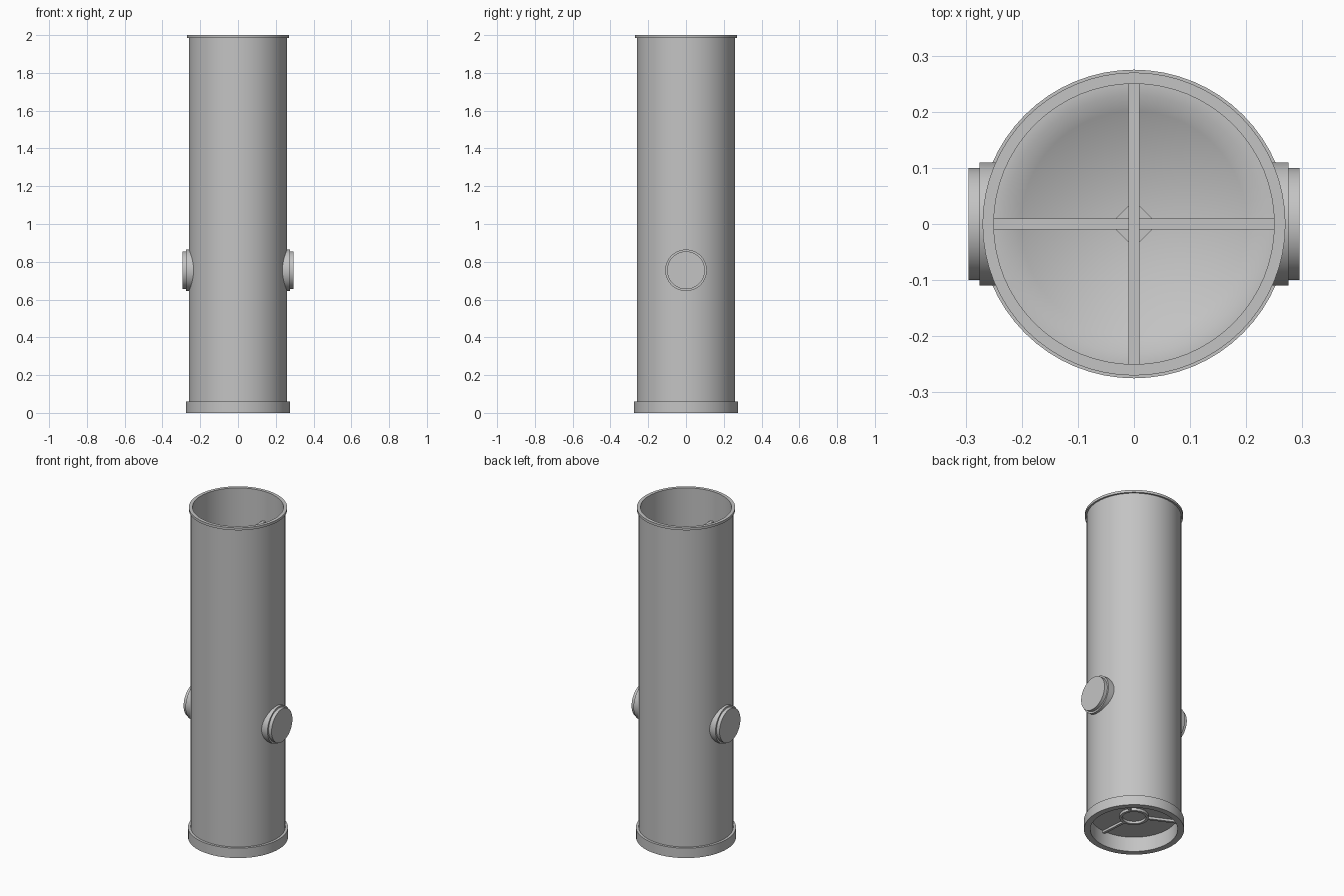
import bpy, bmesh, math
from mathutils import Matrix

SEG = 64
cube = bpy.data.objects.get("Cube")
if cube:
    bpy.data.objects.remove(cube, do_unlink=True)

grey = bpy.data.materials.new("plain grey")
grey.use_nodes = True
COLOUR = (0.55, 0.55, 0.55, 1)
grey.diffuse_color = COLOUR
grey.node_tree.nodes["Principled BSDF"].inputs["Base Color"].default_value = COLOUR


def finish(name, bm):
    """Turn a bmesh into a shaded, coloured object."""
    bmesh.ops.remove_doubles(bm, verts=bm.verts, dist=1e-5)
    bmesh.ops.recalc_face_normals(bm, faces=bm.faces)
    mesh = bpy.data.meshes.new(name)
    bm.to_mesh(mesh)
    bm.free()
    mesh.materials.append(grey)
    ob = bpy.data.objects.new(name, mesh)
    bpy.context.collection.objects.link(ob)
    bpy.ops.object.select_all(action='DESELECT')
    ob.select_set(True)
    bpy.context.view_layer.objects.active = ob
    bpy.ops.object.shade_smooth_by_angle(angle=math.radians(30))
    return ob


def lathe(profile, closed):
    """Spin (radius, height) points about z."""
    bm = bmesh.new()
    verts = [bm.verts.new((r, 0, z)) for r, z in profile]
    pairs = list(zip(verts, verts[1:]))
    if closed:
        pairs.append((verts[-1], verts[0]))
    edges = [bm.edges.new(p) for p in pairs]
    bmesh.ops.spin(bm, geom=verts + edges, cent=(0, 0, 0), axis=(0, 0, 1),
                   angle=math.tau, steps=SEG, use_duplicate=False)
    return bm


def bar(name, size, centre, turn=0):
    bm = bmesh.new()
    bmesh.ops.create_cube(bm, size=1)
    bm.transform(Matrix.Translation(centre) @ Matrix.Rotation(turn, 4, 'Z')
                 @ Matrix.Diagonal((*size, 1)))
    return finish(name, bm)


# Open tube with a thin lip at the top and a collar at the foot
finish("tube", lathe([(0.24, 0), (0.275, 0), (0.275, 0.06), (0.26, 0.06),
                      (0.26, 1.985), (0.27, 1.985), (0.27, 2), (0.25, 2),
                      (0.25, 0.09), (0.24, 0.09)], True))

# Inner floor: seat ring around a shallow dish, flat underneath
dish = [(0.23 * i / 8, 0.11 + 0.06 * (i / 8) ** 2) for i in range(9)]
finish("dish_floor", lathe(dish + [(0.252, 0.17), (0.252, 0.09), (0, 0.09)], False))

# Cross bars below the mouth, with a small diamond web at the crossing
bar("cross_bar_y", (0.02, 0.5, 0.04), (0, 0, 1.80))
bar("cross_bar_x", (0.5, 0.02, 0.03), (0, 0, 1.785))
bar("cross_web", (0.06, 0.06, 0.02), (0, 0, 1.78), math.pi / 4)

# Hub ring and three short struts under the floor
finish("hub_ring", lathe([(0.065, 0.075), (0.08, 0.075), (0.08, 0.092),
                          (0.065, 0.092)], True))
for i in range(3):
    a = math.radians(34 + 120 * i)
    bar(f"hub_strut_{i + 1}", (0.16, 0.015, 0.015),
        (0.16 * math.cos(a), 0.16 * math.sin(a), 0.084), a)

# Stepped side ports, trimmed to the curve of the tube
for side, name in ((1, "left_port"), (-1, "right_port")):
    bm = lathe([(0.11, 0), (0.11, 0.275), (0.1, 0.275), (0.1, 0.295), (0, 0.295)], False)
    bm.transform(Matrix.Rotation(side * math.pi / 2, 4, 'Y'))
    for v in bm.verts:
        if abs(v.co.x) < 0.01:
            v.co.x = side * math.sqrt(0.256 ** 2 - v.co.y ** 2)
    bm.transform(Matrix.Translation((0, 0, 0.755)))
    finish(name, bm)
